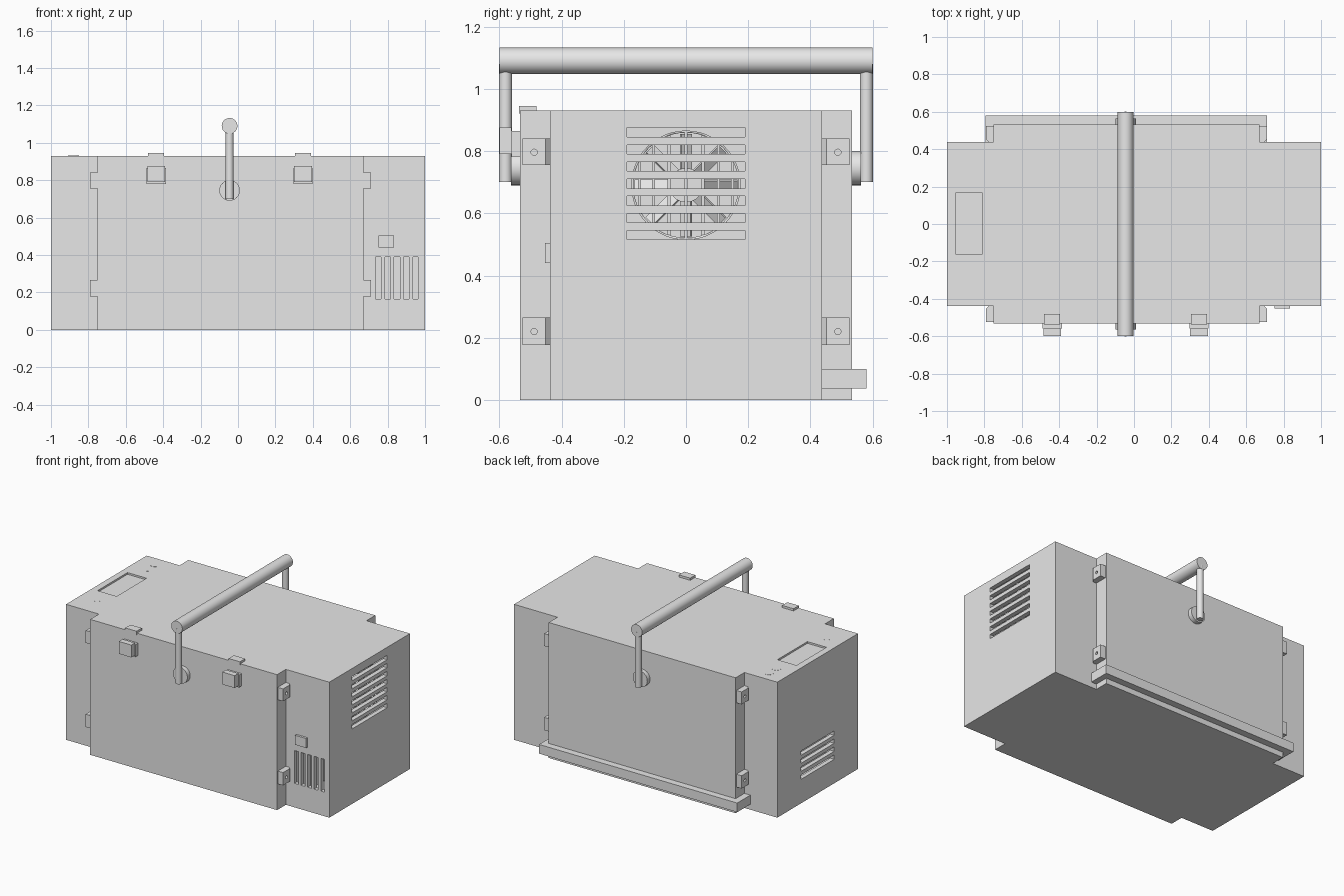
import bpy, bmesh, math
from mathutils import Matrix, Vector

if "Cube" in bpy.data.objects:
    bpy.data.objects.remove(bpy.data.objects["Cube"])

grey = bpy.data.materials.new("light_grey")
grey.use_nodes = True
grey.diffuse_color = (0.8, 0.8, 0.8, 1)
grey.node_tree.nodes["Principled BSDF"].inputs["Base Color"].default_value = (0.8, 0.8, 0.8, 1)


def make(name, bm, smooth=False):
    bmesh.ops.recalc_face_normals(bm, faces=bm.faces[:])
    mesh = bpy.data.meshes.new(name)
    bm.to_mesh(mesh)
    bm.free()
    mesh.materials.append(grey)
    ob = bpy.data.objects.new(name, mesh)
    bpy.context.collection.objects.link(ob)
    if smooth:
        bpy.ops.object.select_all(action='DESELECT')
        ob.select_set(True)
        bpy.context.view_layer.objects.active = ob
        bpy.ops.object.shade_smooth_by_angle(angle=math.radians(35))
    return ob


def add_box(bm, x, y, z):
    lo, hi = Vector((x[0], y[0], z[0])), Vector((x[1], y[1], z[1]))
    m = Matrix.Translation((lo + hi) / 2) @ Matrix.Diagonal((*(hi - lo), 1))
    bmesh.ops.create_cube(bm, size=1, matrix=m)


def boxes(name, *parts):
    bm = bmesh.new()
    for p in parts:
        add_box(bm, *p)
    return make(name, bm)


def add_rod(bm, a, b, r, n=32):
    a, b = Vector(a), Vector(b)
    m = Matrix.Translation((a + b) / 2) @ (b - a).to_track_quat('Z', 'Y').to_matrix().to_4x4()
    bmesh.ops.create_cone(bm, cap_ends=True, segments=n, radius1=r, radius2=r,
                          depth=(b - a).length, matrix=m)


def rods(name, *parts, smooth=True):
    bm = bmesh.new()
    for p in parts:
        add_rod(bm, *p)
    return make(name, bm, smooth)


def cut(target, cutter):
    mod = target.modifiers.new("cut", 'BOOLEAN')
    mod.operation, mod.solver, mod.object = 'DIFFERENCE', 'EXACT', cutter
    bpy.context.view_layer.objects.active = target
    bpy.ops.object.modifier_apply(modifier=mod.name)
    bpy.data.objects.remove(cutter)


H, Y_END, Y_MID = 0.93, 0.4375, 0.533
X_L, X_R = -0.75, 0.67
WALL = 0.03

# Main central case
boxes("main_case", ((X_L, X_R), (-Y_MID, Y_MID), (0, H)))


# Hollow end housings
def housing(name, x0, x1):
    ob = boxes(name, ((x0, x1), (-Y_END, Y_END), (0, H)))
    cut(ob, boxes("cavity", ((x0 + WALL, x1 - WALL), (-Y_END + WALL, Y_END - WALL), (WALL, H - WALL))))
    return ob


fan_end = housing("fan_housing", X_R, 1)
control_end = housing("control_housing", -1, X_L)

# Fan grille slots, front vent slots, rear-end vent slots
cut(fan_end, boxes("grille_slots", *[((0.9, 1.1), (-0.19, 0.19), (0.515 + i * 0.055, 0.545 + i * 0.055))
                                     for i in range(7)]))
cut(fan_end, boxes("front_slots", *[((0.735 + i * 0.05, 0.765 + i * 0.05), (-0.5, -0.4), (0.165, 0.39))
                                    for i in range(4)], ((0.935, 0.962), (-0.5, -0.4), (0.165, 0.39))))
cut(control_end, boxes("end_slots", *[((-1.1, -0.95), (-0.18, 0.18), (0.165 + i * 0.055, 0.195 + i * 0.055))
                                      for i in range(4)]))

# Recessed display and flush buttons on top
cut(control_end, boxes("display_recess", ((-0.955, -0.81), (-0.16, 0.165), (H - 0.012, H + 0.1))))
rods("top_buttons", *[((-0.88, y, H - 0.01), (-0.88, y, H + 0.001), 0.029) for y in (0.355, 0.275, -0.27)])

# Cooling fan behind the grille
FZ = 0.69
ring = rods("fan_ring", ((0.89, 0, FZ), (0.965, 0, FZ), 0.176, 48))
cut(ring, rods("fan_bore", ((0.8, 0, FZ), (1.05, 0, FZ), 0.169, 48)))
rods("fan_hub", ((0.9, 0, FZ), (0.95, 0, FZ), 0.055))
bm = bmesh.new()
for k in range(8):
    part = bmesh.new()
    add_box(part, (-0.004, 0.004), (-0.02, 0.02), (0.045, 0.165))
    part.transform(Matrix.Translation((0.92, 0, FZ)) @ Matrix.Rotation(k * math.pi / 4, 4, 'X')
                   @ Matrix.Rotation(0.6, 4, 'Z'))
    temp = bpy.data.meshes.new("blade")
    part.to_mesh(temp)
    part.free()
    bm.from_mesh(temp)
    bpy.data.meshes.remove(temp)
make("fan_blades", bm)
guard = []
for y in (-0.15, -0.105, -0.055, 0, 0.055, 0.105, 0.15):
    h = math.sqrt(0.173 ** 2 - y * y)
    guard.append(((0.955, 0.963), (y - 0.005, y + 0.005), (FZ - h, FZ + h)))
boxes("fan_guard", *guard)

# Power switch
boxes("power_switch", ((0.75, 0.835), (-0.453, -Y_END + 0.005), (0.44, 0.505)))

# Corner brackets with chamfered backs and screw holes
bm = bmesh.new()
for wall, out in ((X_L, -1), (X_R, 1)):
    for side in (-1, 1):
        for z0, z1 in ((0.177, 0.265), (0.755, 0.84)):
            profile = [(0, 0.525), (0.04, 0.525), (0.04, 0.452), (0.025, Y_END), (0, Y_END)]
            face = bm.faces.new([bm.verts.new((wall + out * x, side * y, z0)) for x, y in profile])
            geo = bmesh.ops.extrude_face_region(bm, geom=[face])["geom"]
            bmesh.ops.translate(bm, vec=(0, 0, z1 - z0),
                                verts=[v for v in geo if isinstance(v, bmesh.types.BMVert)])
brackets = make("corner_brackets", bm)
cut(brackets, rods("screw_holes", *[((-1, s * 0.488, z), (1, s * 0.488, z), 0.01, 16)
                                    for s in (-1, 1) for z in (0.22, 0.796)]))

# Rear bumper rail wrapping the case
boxes("rear_rail", ((-0.795, 0.71), (0.52, 0.58), (0.037, 0.1)),
      ((-0.795, X_L), (Y_END, 0.52), (0.037, 0.1)),
      ((X_R, 0.71), (Y_END, 0.52), (0.037, 0.1)))

# Front latches with top hooks
for name, x in (("right_latch", -0.4375), ("left_latch", 0.3475)):
    boxes(name, ((x - 0.052, x + 0.052), (-0.56, -Y_MID), (0.78, 0.865)),
          ((x - 0.047, x + 0.047), (-0.6, -0.56), (0.79, 0.875)))
    boxes(name + "_hook", ((x - 0.043, x + 0.043), (-0.537, -0.48), (H - 0.01, 0.945)))

# Carrying handle: grip, legs and pivot discs
HX = -0.045
rods("handle_grip", ((HX, -0.6, 1.09), (HX, 0.6, 1.09), 0.042, 48))
for name, s in (("front", -1), ("back", 1)):
    rods(name + "_handle_leg", ((HX, s * 0.58, 0.7), (HX, s * 0.58, 1.08), 0.021))
    rods(name + "_handle_pivot", ((HX, s * 0.52, 0.745), (HX, s * 0.563, 0.745), 0.055, 40))
